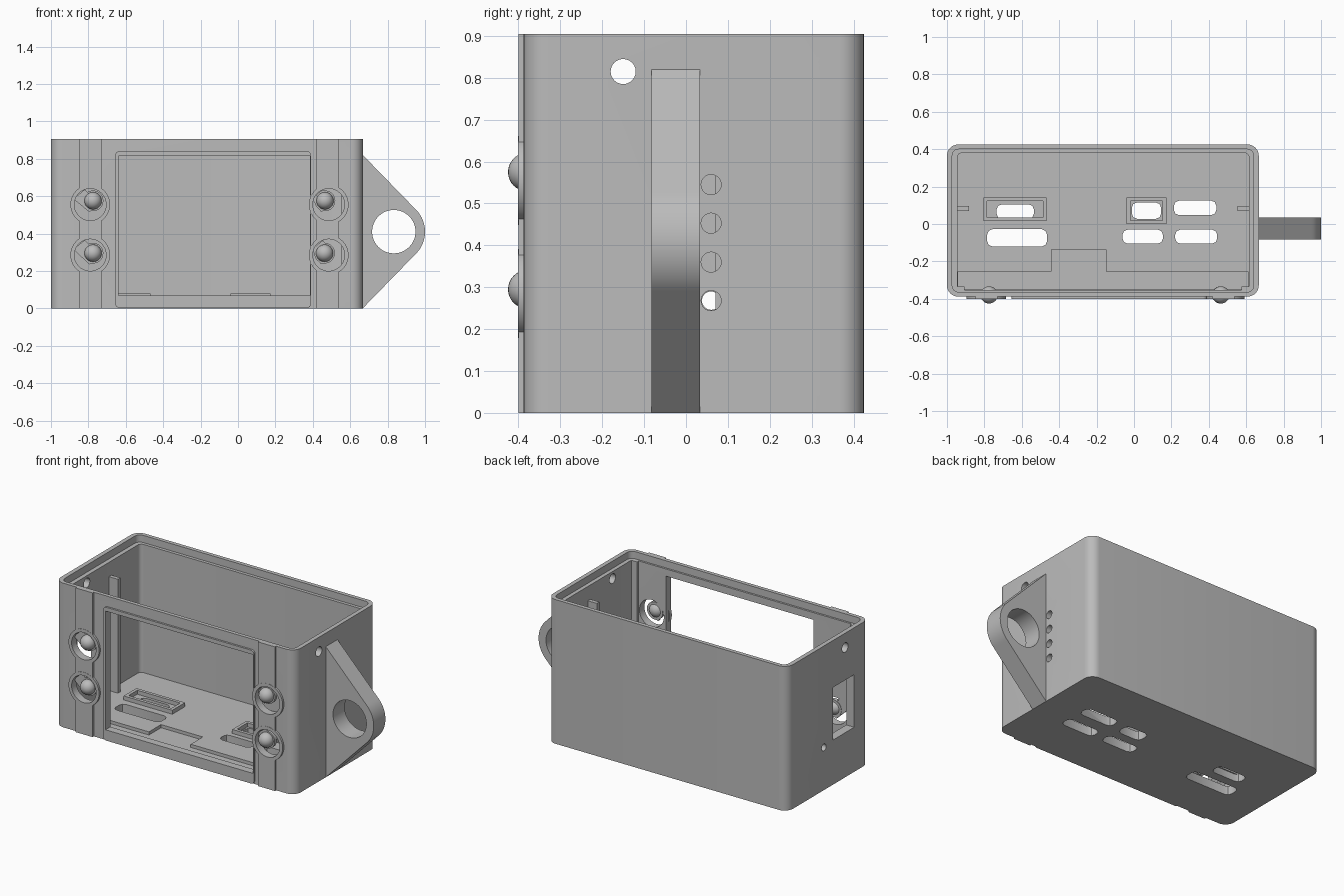
import bpy, bmesh, math
from mathutils import Vector

cube = bpy.data.objects.get("Cube")
if cube:
    bpy.data.objects.remove(cube, do_unlink=True)

grey = bpy.data.materials.new("plain grey plastic")
grey.use_nodes = True
GREY = (0.5, 0.5, 0.5, 1)
grey.diffuse_color = GREY
grey.node_tree.nodes["Principled BSDF"].inputs["Base Color"].default_value = GREY

PLACE = {"x": lambda u, v, w: (w, u, v),
         "y": lambda u, v, w: (u, w, v),
         "z": lambda u, v, w: (u, v, w)}


def finish(name, bm):
    bmesh.ops.recalc_face_normals(bm, faces=bm.faces)
    mesh = bpy.data.meshes.new(name)
    bm.to_mesh(mesh)
    bm.free()
    mesh.materials.append(grey)
    obj = bpy.data.objects.new(name, mesh)
    bpy.context.collection.objects.link(obj)
    return obj


def prism(name, profile, axis, lo, hi):
    """Extrude a closed 2D profile along an axis."""
    bm = bmesh.new()
    base = bm.faces.new([bm.verts.new(PLACE[axis](u, v, lo)) for u, v in profile])
    new = bmesh.ops.extrude_face_region(bm, geom=[base])["geom"]
    shift = Vector(PLACE[axis](0, 0, hi - lo))
    bmesh.ops.translate(bm, vec=shift, verts=[g for g in new if isinstance(g, bmesh.types.BMVert)])
    return finish(name, bm)


def arc(cu, cv, r, start, end, n):
    steps = [math.radians(start + (end - start) * i / n) for i in range(n + 1)]
    return [(cu + r * math.cos(a), cv + r * math.sin(a)) for a in steps]


def circle(cu, cv, r, n=40):
    return arc(cu, cv, r, 0, 360, n)[:-1]


def rect(u0, u1, v0, v1, r=0, n=6):
    """Rectangle with rounded corners; n=1 gives chamfers."""
    if r == 0:
        return [(u0, v0), (u1, v0), (u1, v1), (u0, v1)]
    return (arc(u1 - r, v1 - r, r, 0, 90, n) + arc(u0 + r, v1 - r, r, 90, 180, n)
            + arc(u0 + r, v0 + r, r, 180, 270, n) + arc(u1 - r, v0 + r, r, 270, 360, n))


def cut(obj, profile, axis, lo, hi):
    cutter = prism("cutter", profile, axis, lo, hi)
    cutter.hide_render = True
    mod = obj.modifiers.new("cut", "BOOLEAN")
    mod.operation, mod.solver, mod.object = "DIFFERENCE", "EXACT", cutter
    bpy.context.view_layer.objects.active = obj
    bpy.ops.object.modifier_apply(modifier=mod.name)
    bpy.data.objects.remove(cutter, do_unlink=True)


def smooth(obj):
    bpy.ops.object.select_all(action="DESELECT")
    obj.select_set(True)
    bpy.context.view_layer.objects.active = obj
    bpy.ops.object.shade_smooth_by_angle(angle=math.radians(30))


FLOOR, FRONT, TRIM, HEIGHT = 0.055, -0.388, -0.4, 0.905
BUTTONS = [(-0.79, 0.555, -0.775, 0.575), (-0.79, 0.285, -0.775, 0.295),
           (0.485, 0.555, 0.465, 0.575), (0.485, 0.285, 0.463, 0.295)]
WINDOW = rect(-0.64, 0.385, 0.07, 0.815)

# Open-topped case with a stepped lip for the lid
case = prism("case", rect(-1, 0.667, FRONT, 0.425, 0.06, 8), "z", 0, HEIGHT)
cut(case, rect(-0.945, 0.615, -0.352, 0.38, 0.025), "z", FLOOR, 1)
cut(case, rect(-0.972, 0.64, -0.364, 0.4, 0.035), "z", 0.86, 1)

# Shallow floor pocket with a tab
cut(case, [(-0.94, -0.35), (0.61, -0.35), (0.61, -0.255), (-0.15, -0.255), (-0.15, -0.135),
           (-0.44, -0.135), (-0.44, -0.255), (-0.94, -0.255)], "z", 0.035, 0.2)

# Front window and button openings
cut(case, WINDOW, "y", -0.6, -0.3)
for u, v, _, _ in BUTTONS:
    cut(case, circle(u, v, 0.085), "y", -0.6, -0.3)

# Floor connector slots
for slot in [(-0.785, -0.465, -0.12, -0.028), (-0.062, 0.155, -0.105, -0.03),
             (0.213, 0.44, 0.047, 0.125), (0.22, 0.445, -0.105, -0.03),
             (-0.735, -0.535, 0.028, 0.105), (-0.012, 0.145, 0.028, 0.115)]:
    cut(case, rect(*slot, 0.028, 2), "z", -0.2, 0.3)

# Side holes: one pair near the top, a row on the left, a slot on the right
cut(case, circle(-0.15, 0.815, 0.03, 24), "x", -2, 2)
for z in (0.268, 0.36, 0.453, 0.545):
    cut(case, circle(0.06, z, 0.024, 20), "x", 0.5, 0.8)
cut(case, circle(0.06, 0.268, 0.022, 20), "x", -1.2, -0.8)
cut(case, rect(-0.24, -0.03, 0.28, 0.61), "x", -1.2, -0.9)
smooth(case)

# Raised walls around two floor slots
for i, (x0, x1, y0, y1) in enumerate([(-0.805, -0.467, 0.015, 0.142), (-0.04, 0.173, 0, 0.142)]):
    wall = prism(f"slot_wall_{i + 1}", rect(x0, x1, y0, y1), "z", FLOOR - 0.01, FLOOR + 0.025)
    cut(wall, rect(x0 + 0.02, x1 - 0.02, y0 + 0.02, y1 - 0.02), "z", 0, 0.3)

# Inner ribs and front corner posts
for side, x0, x1 in [("right", -0.95, -0.883), ("left", 0.553, 0.62)]:
    prism(f"{side}_rib", rect(x0, x1, 0.07, 0.095), "z", 0.04, 0.77)
for side, x0, x1 in [("right", -0.95, -0.905), ("left", 0.575, 0.62)]:
    prism(f"{side}_corner_post", rect(x0, x1, -0.36, -0.335), "z", 0.03, 0.86)

# Raised window frame
frame = prism("window_frame", rect(-0.655, 0.39, 0.003, 0.84, 0.02), "y", TRIM, FRONT + 0.01)
cut(frame, WINDOW, "y", -0.6, -0.3)

# Raised vertical front strips
for side, x0, x1 in [("right", -0.848, -0.73), ("left", 0.42, 0.537)]:
    strip = prism(f"{side}_front_strip", rect(x0, x1, 0, HEIGHT), "y", TRIM, FRONT + 0.01)
    for u, v, _, _ in BUTTONS:
        cut(strip, circle(u, v, 0.085), "y", -0.6, -0.3)

# Buttons: ring, sprung disc, diagonal arm and domed cap
for i, (u, v, cu, cv) in enumerate(BUTTONS, 1):
    ring = prism(f"button_ring_{i}", circle(u, v, 0.106), "y", TRIM - 0.001, FRONT + 0.01)
    cut(ring, circle(u, v, 0.085), "y", -0.6, -0.3)
    smooth(ring)
    smooth(prism(f"button_disc_{i}", circle(cu, cv, 0.055), "y", -0.376, -0.355))
    d = 0.02
    prism(f"button_arm_{i}", [(u - 0.07 - d, v + 0.05 - d), (cu - d, cv - 0.04 - d),
                              (cu + 0.05, cv - 0.02), (u - 0.05 + d, v + 0.06 + d)],
          "y", -0.374, -0.357)
    bm = bmesh.new()
    bmesh.ops.create_uvsphere(bm, u_segments=28, v_segments=16, radius=0.046)
    bmesh.ops.translate(bm, vec=(cu, -0.379, cv), verts=bm.verts)
    smooth(finish(f"button_cap_{i}", bm))

# Strap lug on the left side
lug = prism("strap_lug", [(0.65, 0.005), (0.667, 0.0)] + arc(0.833, 0.41, 0.167, -46, 46, 24)
            + [(0.667, 0.82), (0.65, 0.82)], "y", -0.082, 0.034)
cut(lug, circle(0.833, 0.41, 0.116, 48), "y", -0.5, 0.5)
smooth(lug)
